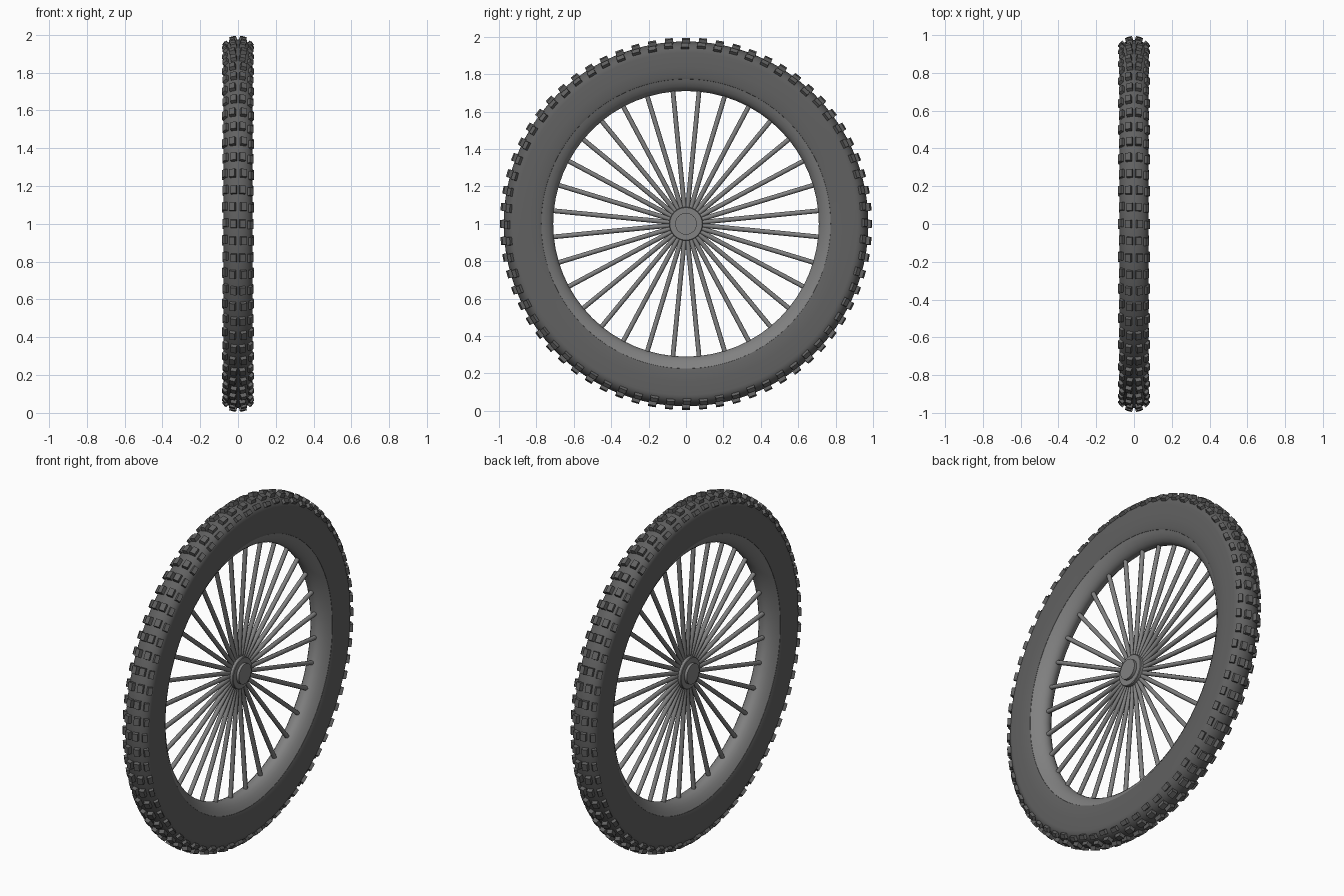
import bpy, bmesh, math
from mathutils import Matrix, Vector

if "Cube" in bpy.data.objects:
    bpy.data.objects.remove(bpy.data.objects["Cube"])

CENTRE = Matrix.Translation((0, 0, 1))
SPOKES, ROWS = 32, 68


def material(name, v):
    m = bpy.data.materials.new(name)
    m.diffuse_color = (v, v, v, 1)
    m.use_nodes = True
    m.node_tree.nodes["Principled BSDF"].inputs["Base Color"].default_value = m.diffuse_color
    return m


RUBBER, METAL = material("rubber", 0.12), material("metal", 0.22)


def finish(bm, name, mat, smooth=None):
    bmesh.ops.recalc_face_normals(bm, faces=bm.faces)
    bm.transform(CENTRE)
    me = bpy.data.meshes.new(name)
    bm.to_mesh(me)
    bm.free()
    me.materials.append(mat)
    ob = bpy.data.objects.new(name, me)
    bpy.context.collection.objects.link(ob)
    if smooth:
        bpy.ops.object.select_all(action='DESELECT')
        ob.select_set(True)
        bpy.context.view_layer.objects.active = ob
        bpy.ops.object.shade_smooth_by_angle(angle=math.radians(smooth))
    return ob


def lathe(name, mat, half, steps, closed=True):
    """Revolve a profile of (x, radius), mirrored in x, around the axle."""
    pts = half + [(-x, r) for x, r in reversed(half) if x > 1e-6]
    if closed:
        pts.append(pts[0])
    bm = bmesh.new()
    vs = [bm.verts.new((x, 0, r)) for x, r in pts]
    es = [bm.edges.new(p) for p in zip(vs, vs[1:])]
    bmesh.ops.spin(bm, geom=vs + es, cent=(0, 0, 0), axis=(1, 0, 0),
                   angle=math.tau, steps=steps, use_duplicate=False)
    bmesh.ops.remove_doubles(bm, verts=bm.verts, dist=1e-5)
    return finish(bm, name, mat, 35)


# Tyre: flat sidewalls and a rounded crown
W, R0, RH = 0.076, 0.915, 0.06
crown = [(W * math.cos(a), R0 + RH * math.sin(a))
         for a in (math.pi / 2 * i / 8 for i in range(9))]
lathe("tyre", RUBBER, [(0.058, 0.768), (0.07, 0.774), (0.075, 0.79), (W, 0.84)] + crown, 128)

# Rim: sloping flanks meeting in a rounded inner ridge
lathe("rim", METAL, [(0.069, 0.774), (0.06, 0.757), (0.046, 0.737), (0.03, 0.721),
                     (0.015, 0.713), (0.0, 0.71)], 64)

# Hub: stepped flange with axle caps
lathe("hub", METAL, [(0.046, 0.0), (0.046, 0.058), (0.03, 0.058),
                     (0.03, 0.087), (0.027, 0.09), (0.0, 0.09)], 32, closed=False)

# Spokes
bm = bmesh.new()
for i in range(SPOKES):
    turn = Matrix.Rotation(math.tau * (i + 0.5) / SPOKES, 4, 'X')
    bmesh.ops.create_cone(bm, cap_ends=True, segments=8, radius1=0.0125, radius2=0.0125,
                          depth=0.66, matrix=turn @ Matrix.Translation((0, 0, 0.39)))
finish(bm, "spokes", METAL, 50)

# Tread knobs: tapered blocks set square to the crown
bm = bmesh.new()


def knob(angle, tilt, wide, long, high):
    x, r = W * math.sin(tilt), R0 + RH * math.cos(tilt)
    n = Vector((math.sin(tilt) / W, 0, math.cos(tilt) / RH)).normalized()
    m = (Matrix.Rotation(angle, 4, 'X') @ Matrix.Translation((x, 0, r))
         @ Matrix.Rotation(math.atan2(n.x, n.z), 4, 'Y')
         @ Matrix.Translation((0, 0, high / 2 - 0.006))
         @ Matrix.Diagonal((wide, long, high + 0.012, 1)))
    vs = bmesh.ops.create_cube(bm, size=1)["verts"]
    for v in vs:
        if v.co.z > 0:
            v.co.x *= 0.9
            v.co.y *= 0.9
    bmesh.ops.transform(bm, matrix=m, verts=vs)


for i in range(ROWS):
    a = math.tau * i / ROWS
    inner, shoulder = (0.28, 0.92) if i % 2 else (0.36, 1.02)
    for s in (-1, 1):
        knob(a, s * inner, 0.034, 0.046, 0.02)
        knob(a + 0.006 * s, s * shoulder, 0.028, 0.046, 0.016)
finish(bm, "tread_knobs", RUBBER)
